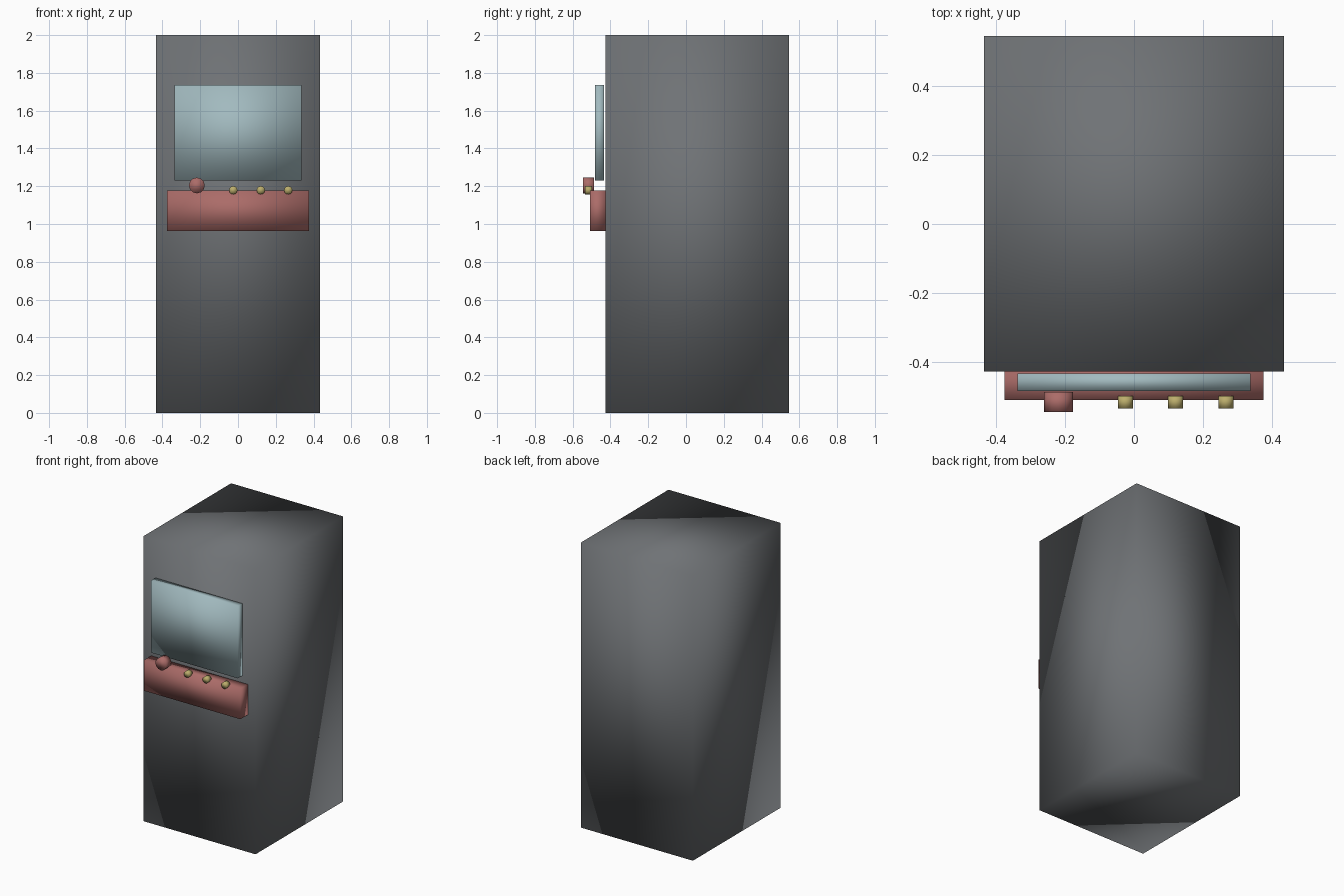
import bpy
import math

cube = bpy.data.objects.get("Cube")
if cube:
    bpy.data.objects.remove(cube, do_unlink=True)


def material(name, rgb):
    mat = bpy.data.materials.new(name)
    mat.use_nodes = True
    color = (*rgb, 1.0)
    mat.diffuse_color = color
    mat.node_tree.nodes["Principled BSDF"].inputs["Base Color"].default_value = color
    return mat


charcoal = material("charcoal", (0.16, 0.17, 0.18))
glass = material("pale blue glass", (0.36, 0.49, 0.52))
red = material("dull red", (0.41, 0.15, 0.14))
gold = material("brass yellow", (0.50, 0.42, 0.15))


def finish(name, mat):
    obj = bpy.context.object
    obj.name = name
    obj.data.materials.append(mat)
    # Soft shading runs across every edge
    bpy.ops.object.shade_smooth()
    return obj


def box(name, mat, half_width, front, back, bottom, top):
    centre = (0, (front + back) / 2, (bottom + top) / 2)
    bpy.ops.mesh.primitive_cube_add(size=1, location=centre)
    bpy.context.object.scale = (2 * half_width, back - front, top - bottom)
    bpy.ops.object.transform_apply(location=False, rotation=False, scale=True)
    return finish(name, mat)


def knob(name, mat, x, z, radius, front, back):
    bpy.ops.mesh.primitive_cylinder_add(
        vertices=12, radius=radius, depth=back - front,
        location=(x, (front + back) / 2, z), rotation=(math.pi / 2, 0, 0))
    return finish(name, mat)


# Cabinet with screen and control panel on the front
box("cabinet", charcoal, 0.435, -0.427, 0.545, 0, 2)
box("screen", glass, 0.337, -0.483, -0.433, 1.23, 1.736)
box("control_panel", red, 0.375, -0.509, -0.427, 0.963, 1.177)

# Controls along the top edge of the panel
knob("joystick", red, -0.218, 1.204, 0.042, -0.545, -0.487)
for i in range(3):
    knob(f"button_{i + 1}", gold, -0.025 + 0.1455 * i, 1.179, 0.022, -0.534, -0.498)
